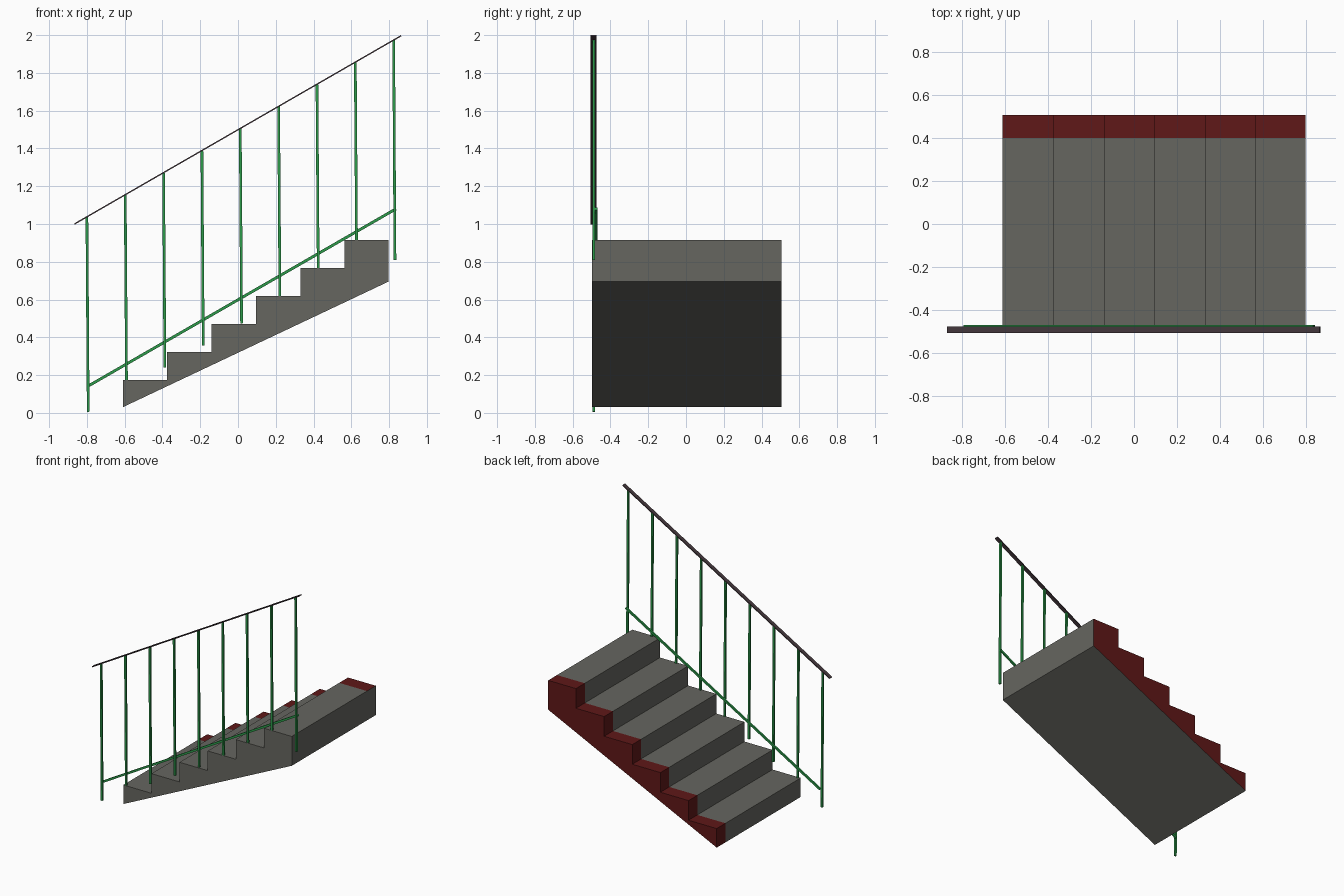
import bpy, bmesh
from mathutils import Vector

if "Cube" in bpy.data.objects:
    bpy.data.objects.remove(bpy.data.objects["Cube"])


def mat(name, rgb):
    m = bpy.data.materials.new(name)
    m.diffuse_color = (*rgb, 1)
    m.use_nodes = True
    m.node_tree.nodes["Principled BSDF"].inputs["Base Color"].default_value = m.diffuse_color
    return m


grey = mat("concrete grey", (0.133, 0.133, 0.117))
red = mat("dark red", (0.115, 0.009, 0.009))
green = mat("rail green", (0.025, 0.32, 0.068))
dark = mat("handrail dark", (0.06, 0.04, 0.048))


def make(name, bm, mats):
    bmesh.ops.recalc_face_normals(bm, faces=bm.faces)
    me = bpy.data.meshes.new(name)
    bm.to_mesh(me)
    bm.free()
    for m in mats:
        me.materials.append(m)
    ob = bpy.data.objects.new(name, me)
    bpy.context.collection.objects.link(ob)
    return ob


def bar(name, a, b, wx, wy, m):
    """Straight box bar from a to b; wy is its width along y."""
    a, b = Vector(a), Vector(b)
    d = (b - a).normalized()
    y = Vector((0, 1, 0))
    s = d.cross(y).normalized()
    bm = bmesh.new()
    rings = [[bm.verts.new(p + s * i * wx / 2 + y * j * wy / 2)
              for i, j in ((-1, -1), (1, -1), (1, 1), (-1, 1))] for p in (a, b)]
    for r in rings:
        bm.faces.new(r)
    for k in range(4):
        n = (k + 1) % 4
        bm.faces.new((rings[0][k], rings[0][n], rings[1][n], rings[1][k]))
    return make(name, bm, [m])


# Stair flight: stepped profile extruded along y
X0, RUN, Z0, RISE = -0.61, 0.235, 0.174, 0.1485
profile = [(X0, 0.03)]
for i in range(6):
    z = Z0 + i * RISE
    profile += [(X0 + i * RUN, z), (min(X0 + (i + 1) * RUN, 0.797), z)]
profile.append((0.797, 0.695))

bm = bmesh.new()
rings = [[bm.verts.new((x, y, z)) for x, z in profile] for y in (-0.497, 0.40, 0.505)]
bm.faces.new(rings[0])
bm.faces.new(rings[-1])
n = len(profile)
for a, b in zip(rings, rings[1:]):
    for k in range(n):
        bm.faces.new((a[k], a[(k + 1) % n], b[(k + 1) % n], b[k]))
bmesh.ops.recalc_face_normals(bm, faces=bm.faces)
# Red painted band: far side, plus treads and risers next to it
for f in bm.faces:
    nrm = f.normal
    band = f.calc_center_median().y > 0.41
    if band and (nrm.y > 0.5 or nrm.z > 0.5 or nrm.x < -0.9):
        f.material_index = 1
make("stair_flight", bm, [grey, red])

# Handrail: flat strip
bar("handrail", (-0.866, -0.49, 1.0), (0.864, -0.49, 1.997), 0.007, 0.03, dark)

# Lower rail on the inner face of the balusters
bar("lower_rail", (-0.788, -0.475, 0.145), (0.836, -0.475, 1.08), 0.015, 0.012, green)

# Balusters, leaning very slightly
SL = 0.577
for i in range(9):
    x = -0.80 + i * 0.203
    top = 1.037 + i * 0.203 * SL
    bottom = 0.81 if i == 8 else 0.006 + i * 0.203 * SL
    bar(f"baluster_{i + 1}", (x + 0.007, -0.489, bottom), (x, -0.489, top),
        0.014, 0.014, green)
